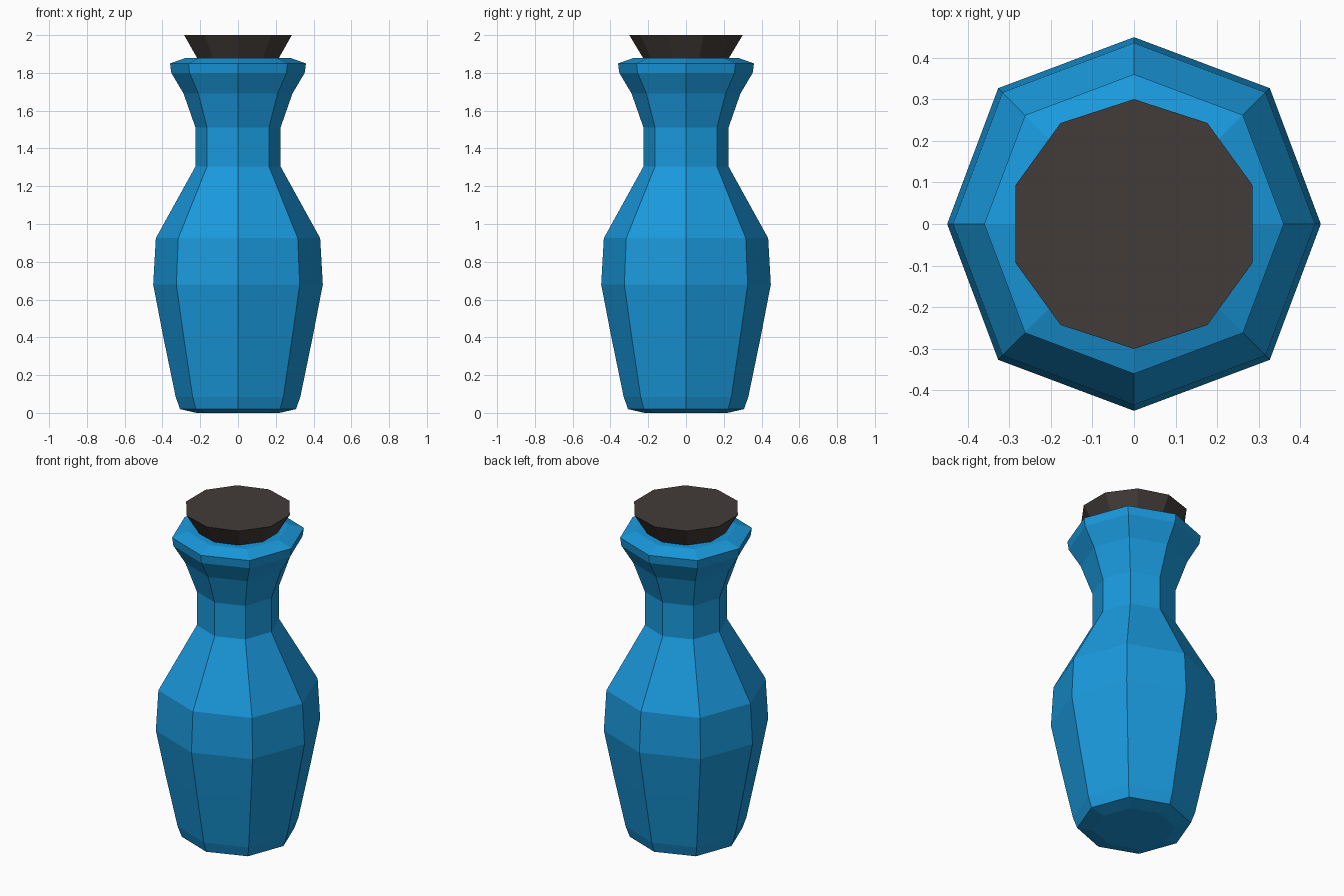
import bpy, bmesh
from math import sin, cos, pi

if "Cube" in bpy.data.objects:
    bpy.data.objects.remove(bpy.data.objects["Cube"])


def lathe(name, profile, sides, phase, color, diagonal=1.0):
    """Closed faceted solid from (radius, z) rings; odd corners are scaled by diagonal."""
    bm = bmesh.new()
    rings = []
    for r, z in profile:
        ring = []
        for i in range(sides):
            a = phase + 2 * pi * i / sides
            k = r * (diagonal if i % 2 else 1.0)
            ring.append(bm.verts.new((k * cos(a), k * sin(a), z)))
        rings.append(ring)
    for low, high in zip(rings, rings[1:]):
        for i in range(sides):
            j = (i + 1) % sides
            bm.faces.new((low[i], low[j], high[j], high[i]))
    bm.faces.new(rings[0][::-1])
    bm.faces.new(rings[-1])
    bmesh.ops.recalc_face_normals(bm, faces=bm.faces)
    mesh = bpy.data.meshes.new(name)
    bm.to_mesh(mesh)
    bm.free()
    mat = bpy.data.materials.new(name + "_colour")
    mat.diffuse_color = color
    mat.use_nodes = True
    mat.node_tree.nodes["Principled BSDF"].inputs["Base Color"].default_value = mat.diffuse_color
    mesh.materials.append(mat)
    obj = bpy.data.objects.new(name, mesh)
    bpy.context.collection.objects.link(obj)
    return obj


# Eight-sided bottle: base, belly, neck, flared lip
bottle_profile = [
    (0.22, 0.0), (0.307, 0.02), (0.33, 0.085), (0.397, 0.41),
    (0.449, 0.68), (0.435, 0.925), (0.225, 1.305), (0.225, 1.51),
    (0.288, 1.69), (0.353, 1.80), (0.36, 1.85), (0.275, 1.88),
]
lathe("bottle", bottle_profile, 8, 0, (0.01, 0.32, 0.72, 1), 1.028)

# Ten-sided tapered stopper
lathe("stopper", [(0.222, 1.87), (0.30, 2.0)], 10, pi / 2, (0.055, 0.045, 0.04, 1))
